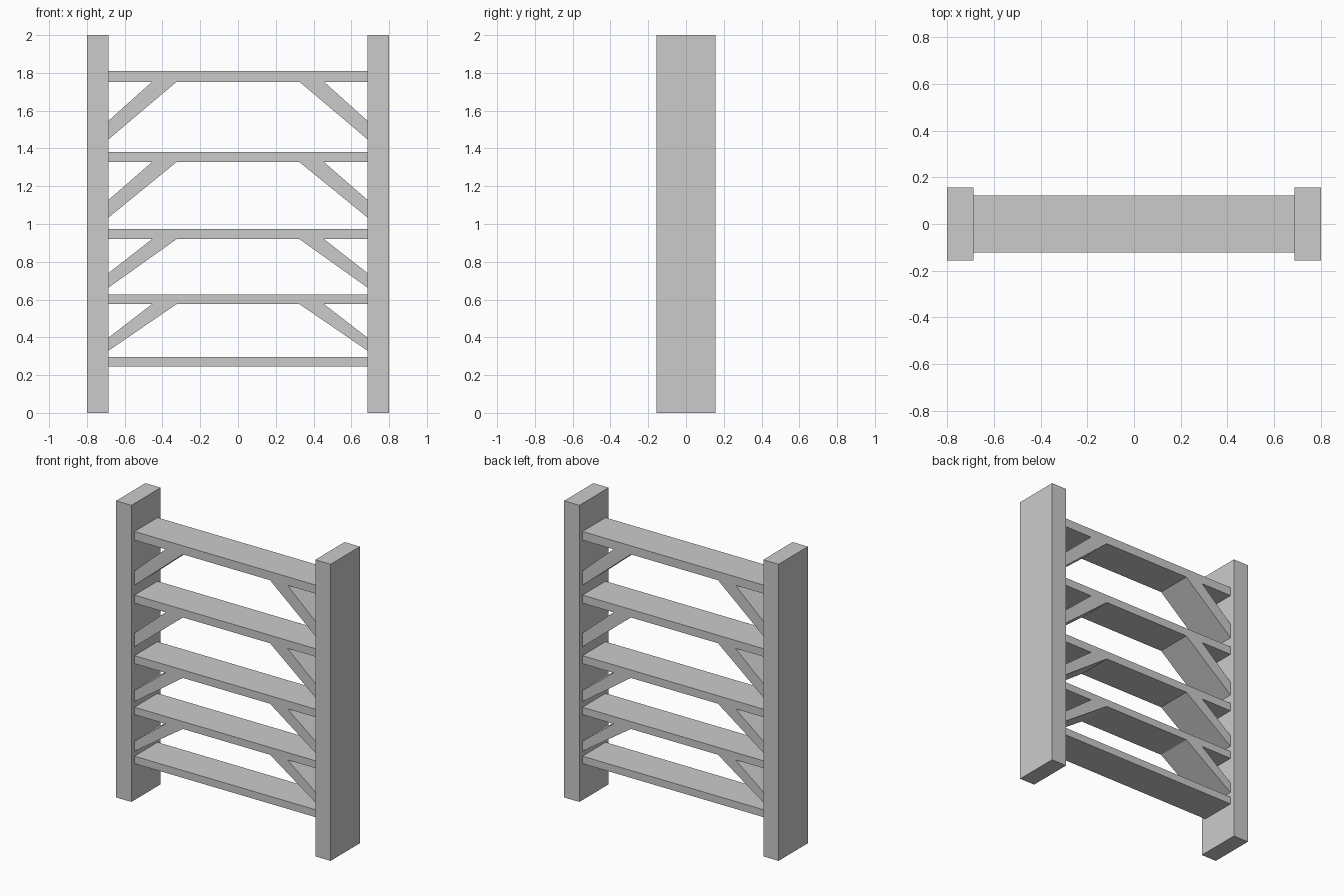
import bpy, bmesh

if "Cube" in bpy.data.objects:
    bpy.data.objects.remove(bpy.data.objects["Cube"])

POST_OUT, POST_IN = 0.80, 0.686
POST_Y, SHELF_Y = 0.156, 0.123


def prism(name, profile, half_depth):
    """Extrude an (x, z) profile symmetrically along y."""
    bm = bmesh.new()
    face = bm.faces.new([bm.verts.new((x, -half_depth, z)) for x, z in profile])
    ext = bmesh.ops.extrude_face_region(bm, geom=[face])
    verts = [v for v in ext["geom"] if isinstance(v, bmesh.types.BMVert)]
    bmesh.ops.translate(bm, verts=verts, vec=(0, 2 * half_depth, 0))
    bmesh.ops.recalc_face_normals(bm, faces=bm.faces)
    mesh = bpy.data.meshes.new(name)
    bm.to_mesh(mesh)
    bm.free()
    obj = bpy.data.objects.new(name, mesh)
    bpy.context.collection.objects.link(obj)
    return obj


def rect(x0, x1, z0, z1):
    return [(x0, z0), (x1, z0), (x1, z1), (x0, z1)]


# shelf bottom, shelf top, brace foot low, brace foot high
shelves = [
    (0.246, 0.296, None, None),
    (0.576, 0.626, 0.329, 0.398),
    (0.920, 0.974, 0.663, 0.740),
    (1.328, 1.382, 1.034, 1.127),
    (1.753, 1.811, 1.448, 1.546),
]

# side posts
for side, s in (("left", -1), ("right", 1)):
    prism(f"{side}_post", rect(s * POST_IN, s * POST_OUT, 0, 2), POST_Y)

# shelves with a pair of diagonal braces below each upper one
for i, (z0, z1, low, high) in enumerate(shelves, 1):
    prism(f"shelf_{i}", rect(-POST_IN, POST_IN, z0, z1), SHELF_Y)
    if low is None:
        continue
    for side, s in (("left", -1), ("right", 1)):
        profile = [(s * POST_IN, low), (s * 0.325, z0),
                   (s * 0.455, z0), (s * POST_IN, high)]
        prism(f"{side}_brace_{i}", profile, SHELF_Y)
